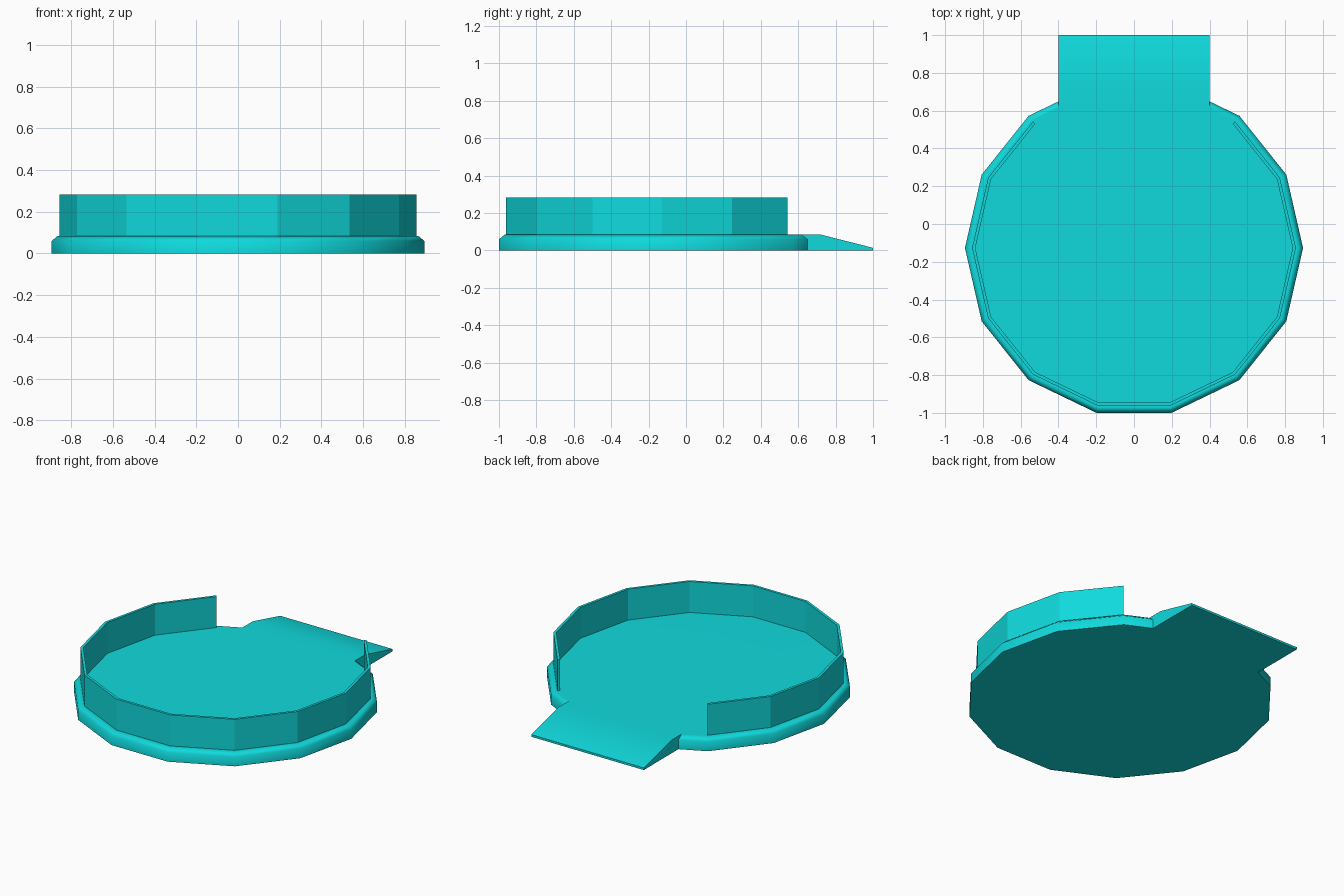
import bpy, bmesh
from math import sin, cos, pi

cube = bpy.data.objects.get("Cube")
if cube:
    bpy.data.objects.remove(cube)

SIDES = 14
CENTRE_Y = -0.127
HALF_RAMP = 0.4
DECK_Z = 0.085

teal = bpy.data.materials.new("turquoise")
teal.use_nodes = True
teal.diffuse_color = (0.005, 0.70, 0.72, 1)
teal.node_tree.nodes["Principled BSDF"].inputs["Base Color"].default_value = teal.diffuse_color


def corner(radius, i):
    a = 2 * pi * i / SIDES
    return radius * cos(a), CENTRE_Y + radius * sin(a)


def finish(bm, name):
    bmesh.ops.recalc_face_normals(bm, faces=bm.faces)
    mesh = bpy.data.meshes.new(name)
    bm.to_mesh(mesh)
    bm.free()
    mesh.materials.append(teal)
    obj = bpy.data.objects.new(name, mesh)
    bpy.context.collection.objects.link(obj)
    return obj


def base_ring(bm, radius, z):
    """Open polygon outline, running from one side of the ramp to the other."""
    (x0, y0), (x1, y1) = corner(radius, 2), corner(radius, 3)
    y = y0 + (y1 - y0) * (x0 - HALF_RAMP) / (x0 - x1)
    points = [corner(radius, i) for i in range(5, SIDES + 3)]
    points = [(-HALF_RAMP, y)] + points + [(HALF_RAMP, y)]
    return [bm.verts.new((px, py, z)) for px, py in points]


# Base plate with bevelled rim and entry ramp
bm = bmesh.new()
rings = [base_ring(bm, r, z) for r, z in ((0.895, 0), (0.895, 0.06), (0.864, DECK_Z))]
for low, high in zip(rings, rings[1:]):
    for i in range(len(low) - 1):
        bm.faces.new((low[i], low[i + 1], high[i + 1], high[i]))
ramp = [[bm.verts.new((x, y, z)) for y, z in ((1, 0), (1, 0.014), (0.72, DECK_Z))]
        for x in (-HALF_RAMP, HALF_RAMP)]
left, right = ramp
bm.faces.new(rings[0] + [right[0], left[0]])
bm.faces.new(rings[2] + [right[2], left[2]])
for i in range(2):
    bm.faces.new((left[i], left[i + 1], right[i + 1], right[i]))
for side, end in ((left, 0), (right, -1)):
    bm.faces.new([ring[end] for ring in rings] + side[::-1])
base = finish(bm, "base_with_ramp")
bpy.context.view_layer.objects.active = base
base.select_set(True)
bpy.ops.object.shade_smooth_by_angle(angle=pi / 3)
base.select_set(False)
weighted = base.modifiers.new("even_shading", 'WEIGHTED_NORMAL')
weighted.keep_sharp = True

# Thin upright wall, open at the ramp
bm = bmesh.new()
sections = []
for i in range(5, SIDES + 3):
    section = []
    for radius, z in ((0.857, DECK_Z), (0.857, 0.284), (0.84, 0.284), (0.84, DECK_Z)):
        section.append(bm.verts.new((*corner(radius, i), z)))
    sections.append(section)
for a, b in zip(sections, sections[1:]):
    for k in range(4):
        n = (k + 1) % 4
        bm.faces.new((a[k], b[k], b[n], a[n]))
bm.faces.new(sections[0])
bm.faces.new(sections[-1])
finish(bm, "rim_wall")
